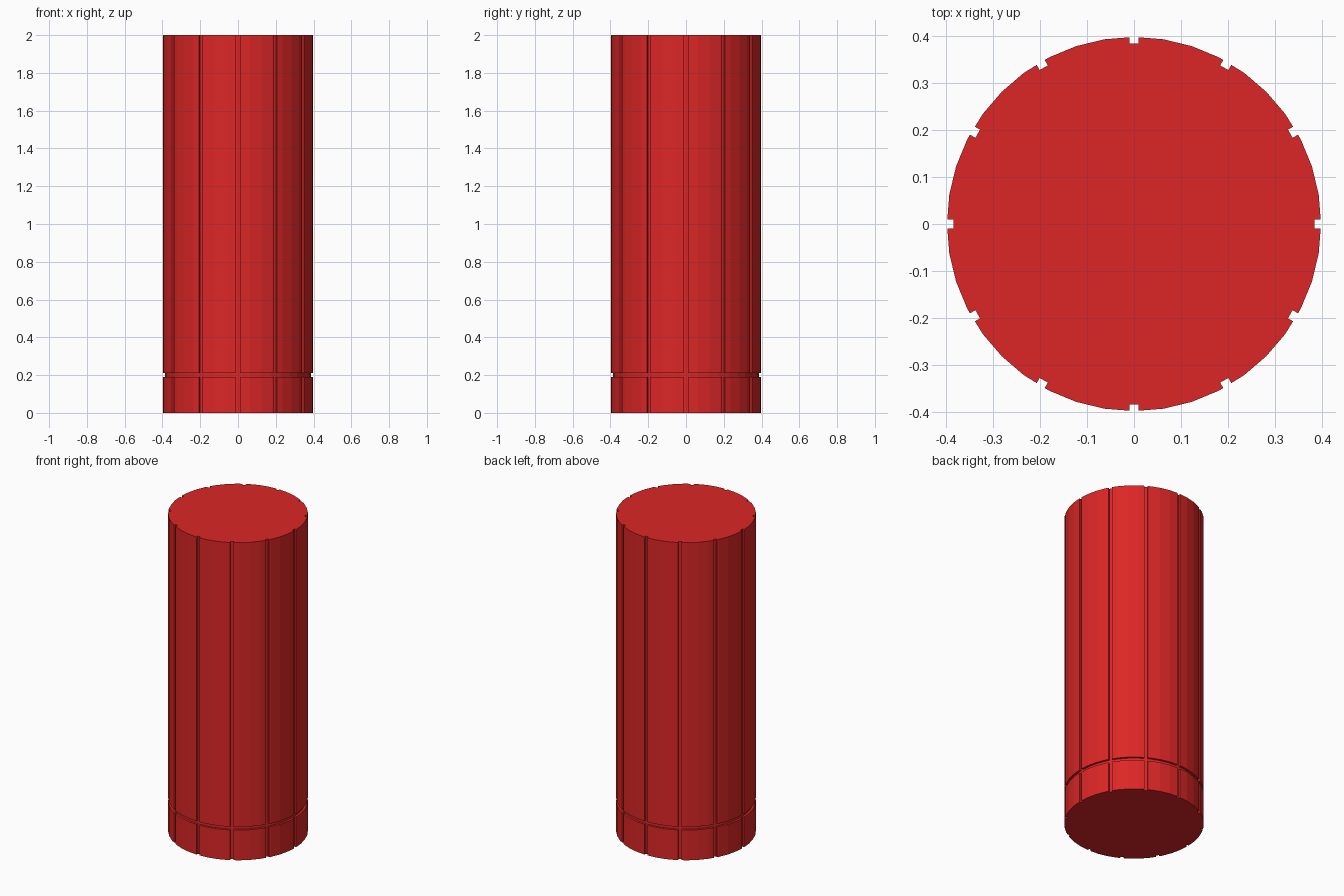
import bpy
import bmesh
import math
from mathutils import Matrix, Vector

RADIUS, HEIGHT, SIDES = 0.399, 2.0, 40
GROOVES, GROOVE_WIDTH, FLOOR = 12, 0.02, 0.385
RING_Z, RING_FLOOR = 0.2, 0.386

cube = bpy.data.objects.get("Cube")
if cube:
    bpy.data.objects.remove(cube, do_unlink=True)

red = bpy.data.materials.new("red")
red.use_nodes = True
red.diffuse_color = (0.716, 0.0194, 0.0194, 1)
red.node_tree.nodes["Principled BSDF"].inputs["Base Color"].default_value = red.diffuse_color


def make_object(name, bm):
    bmesh.ops.recalc_face_normals(bm, faces=bm.faces)
    mesh = bpy.data.meshes.new(name)
    bm.to_mesh(mesh)
    bm.free()
    mesh.materials.append(red)
    obj = bpy.data.objects.new(name, mesh)
    bpy.context.collection.objects.link(obj)
    return obj


def carve(target, cutter):
    """Cut one shape out of another and discard the cutter."""
    cutter.hide_render = True
    mod = target.modifiers.new(cutter.name, "BOOLEAN")
    mod.operation, mod.solver, mod.object = "DIFFERENCE", "EXACT", cutter
    bpy.context.view_layer.objects.active = target
    bpy.ops.object.modifier_apply(modifier=mod.name)
    bpy.data.objects.remove(cutter, do_unlink=True)


# Faceted column
bm = bmesh.new()
bmesh.ops.create_cone(bm, cap_ends=True, segments=SIDES, radius1=RADIUS, radius2=RADIUS,
                      depth=HEIGHT, matrix=Matrix.Translation((0, 0, HEIGHT / 2)))
column = make_object("fluted_column", bm)

# Upright grooves: thin bars set around the rim
bm = bmesh.new()
bar_depth = 0.1
for i in range(GROOVES):
    place = (Matrix.Rotation(math.tau * i / GROOVES, 4, "Z")
             @ Matrix.Translation((FLOOR + bar_depth / 2, 0, HEIGHT / 2))
             @ Matrix.Diagonal((bar_depth, GROOVE_WIDTH, HEIGHT + 0.2, 1)))
    bmesh.ops.create_cube(bm, size=1, matrix=place)
carve(column, make_object("groove_cutter", bm))

# Ring groove near the base: a square section spun around the axis
bm = bmesh.new()
half = GROOVE_WIDTH / 2
section = [(RING_FLOOR, -half), (0.5, -half), (0.5, half), (RING_FLOOR, half)]
verts = [bm.verts.new((r, 0, RING_Z + z)) for r, z in section]
edges = [bm.edges.new((verts[i], verts[i - 1])) for i in range(len(verts))]
bmesh.ops.spin(bm, geom=verts + edges, cent=Vector(), axis=Vector((0, 0, 1)),
               angle=math.tau, steps=SIDES)
bmesh.ops.remove_doubles(bm, verts=bm.verts, dist=0.0001)
carve(column, make_object("ring_cutter", bm))
